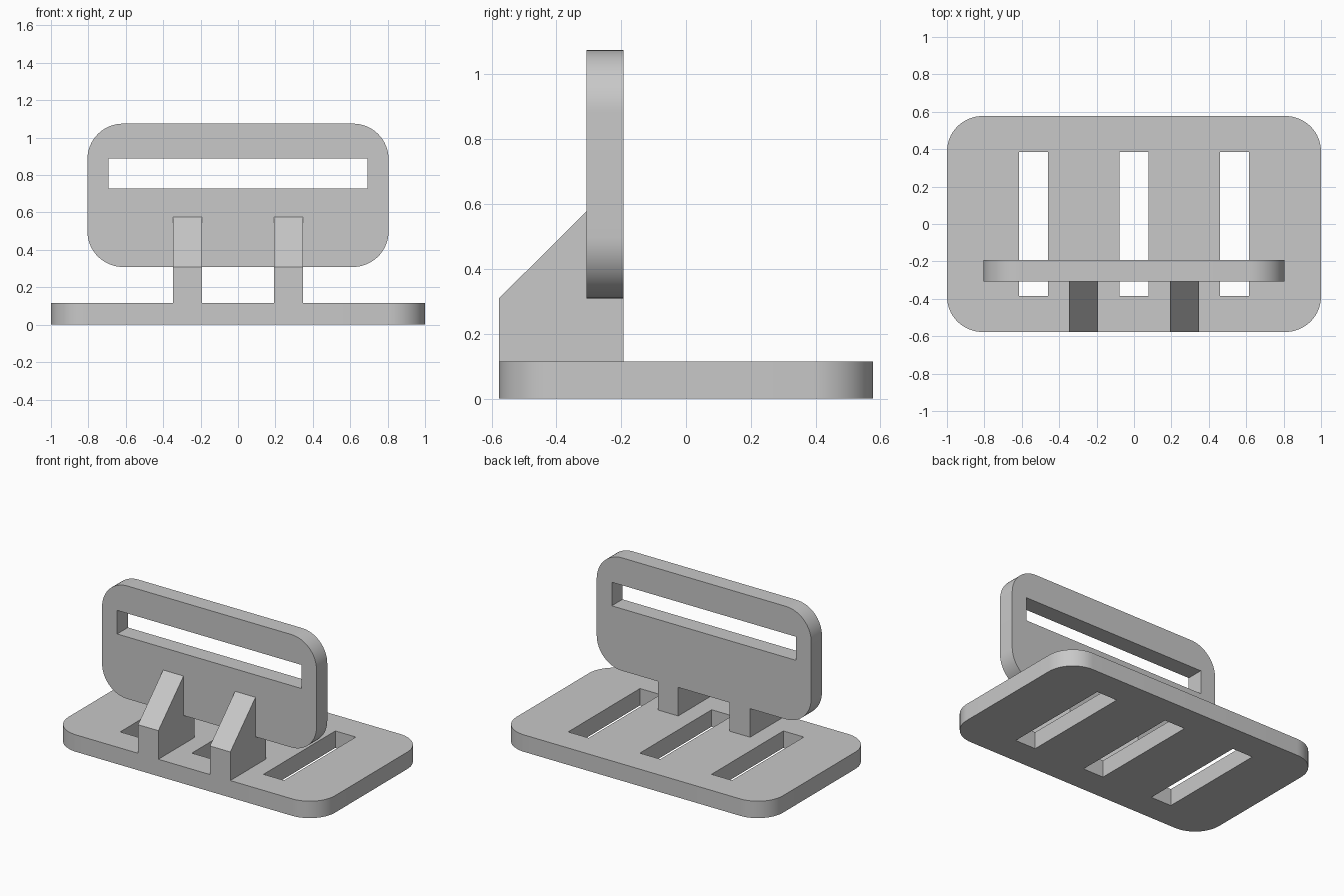
import bpy
import bmesh
from math import sin, cos, pi, radians

cube = bpy.data.objects.get("Cube")
if cube:
    bpy.data.objects.remove(cube, do_unlink=True)

# One plain grey for the whole piece
GREY = (0.58, 0.58, 0.58, 1)
grey = bpy.data.materials.new("plain_grey")
grey.use_nodes = True
grey.diffuse_color = GREY
for node in grey.node_tree.nodes:
    if node.type == 'BSDF_PRINCIPLED':
        node.inputs["Base Color"].default_value = GREY

THICK = 0.115
RADIUS = 0.19


def rounded_rect(w, h, r, steps=16):
    """Outline of a rounded rectangle with half sizes w and h."""
    pts = []
    for i, (sx, sy) in enumerate([(1, 1), (-1, 1), (-1, -1), (1, -1)]):
        for s in range(steps + 1):
            a = (i + s / steps) * pi / 2
            pts.append((sx * (w - r) + r * cos(a), sy * (h - r) + r * sin(a)))
    return pts


def rect(x, y, w, h):
    """Outline of a rectangle centred on x, y with half sizes w and h."""
    return [(x - w, y - h), (x + w, y - h), (x + w, y + h), (x - w, y + h)]


def extrude_outlines(name, outlines, depth, location, rotation=(0, 0, 0)):
    """Extrude closed outlines; outlines inside the first become holes."""
    curve = bpy.data.curves.new(name, 'CURVE')
    curve.dimensions = '2D'
    curve.fill_mode = 'BOTH'
    curve.extrude = depth / 2
    for pts in outlines:
        spline = curve.splines.new('POLY')
        spline.points.add(len(pts) - 1)
        for p, (x, y) in zip(spline.points, pts):
            p.co = (x, y, 0, 1)
        spline.use_cyclic_u = True
    obj = bpy.data.objects.new(name, curve)
    obj.location = location
    obj.rotation_euler = rotation
    bpy.context.collection.objects.link(obj)
    bpy.ops.object.select_all(action='DESELECT')
    obj.select_set(True)
    bpy.context.view_layer.objects.active = obj
    bpy.ops.object.convert(target='MESH')
    obj = bpy.context.view_layer.objects.active
    # Weld the caps to the sides
    bm = bmesh.new()
    bm.from_mesh(obj.data)
    bmesh.ops.remove_doubles(bm, verts=bm.verts, dist=0.0001)
    bmesh.ops.recalc_face_normals(bm, faces=bm.faces)
    bm.to_mesh(obj.data)
    bm.free()
    obj.data.materials.clear()
    obj.data.materials.append(grey)
    bpy.ops.object.shade_smooth_by_angle(angle=radians(30))
    return obj


# Base plate with three slots
base_slots = [rect(x, 0, 0.077, 0.385) for x in (-0.538, 0, 0.538)]
extrude_outlines("base_plate",
                 [rounded_rect(1, 0.577, RADIUS)] + base_slots,
                 THICK, (0, 0, THICK / 2))

# Upright plate with one long slot near the top
extrude_outlines("upright_plate",
                 [rounded_rect(0.805, 0.383, RADIUS), rect(0, 0.117, 0.692, 0.08)],
                 THICK, (0, -0.25, 0.692), (pi / 2, 0, 0))

# Two sloped brackets carrying the upright plate
FRONT, MID, BACK = -0.577, -0.3075, -0.1925
bracket = [(FRONT, THICK), (BACK, THICK), (BACK, 0.309),
           (MID, 0.309), (MID, 0.577), (FRONT, 0.309)]
for side, x in (("right", -0.27), ("left", 0.27)):
    extrude_outlines(side + "_bracket", [bracket], 0.153,
                     (x, 0, 0), (pi / 2, 0, pi / 2))
